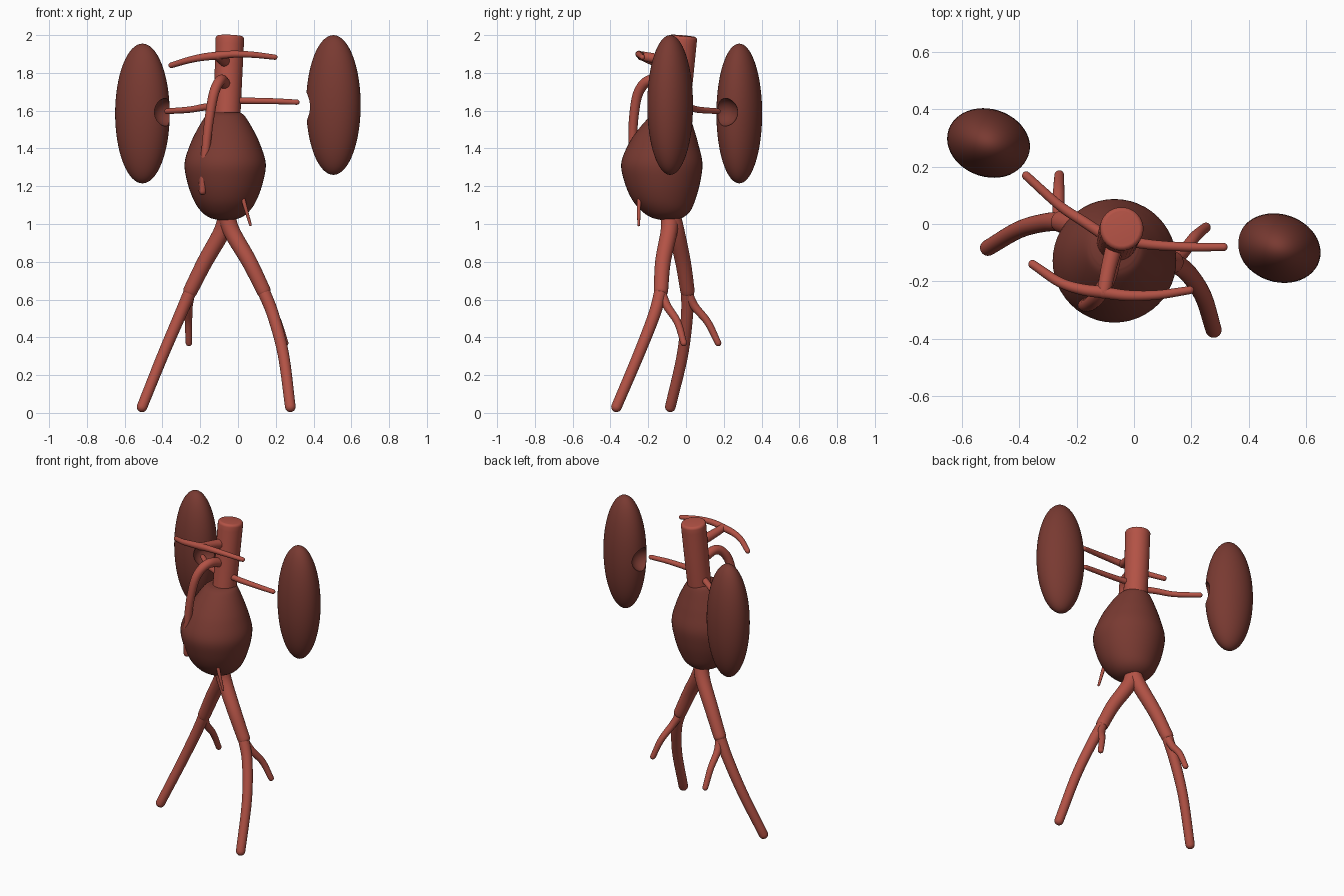
import bpy, bmesh, math
from mathutils import Vector, Matrix

if "Cube" in bpy.data.objects:
    bpy.data.objects.remove(bpy.data.objects["Cube"])


def material(name, rgb):
    m = bpy.data.materials.new(name)
    m.diffuse_color = (*rgb, 1)
    m.use_nodes = True
    m.node_tree.nodes["Principled BSDF"].inputs["Base Color"].default_value = m.diffuse_color
    return m


ARTERY = material("artery red", (0.45, 0.085, 0.06))
ORGAN = material("dark red brown", (0.19, 0.042, 0.031))


def finish(ob, mat, angle=50):
    ob.data.materials.clear()
    ob.data.materials.append(mat)
    bpy.ops.object.select_all(action='DESELECT')
    ob.select_set(True)
    bpy.context.view_layer.objects.active = ob
    bpy.ops.object.shade_smooth_by_angle(angle=math.radians(angle))
    return ob


def smooth_path(pts, steps=8):
    """Catmull-Rom sampling through points of any dimension."""
    p = [Vector(q) for q in pts]
    p = [2 * p[0] - p[1]] + p + [2 * p[-1] - p[-2]]
    out = []
    for i in range(1, len(p) - 2):
        a, b, c, d = p[i - 1:i + 3]
        for k in range(steps):
            t = k / steps
            out.append(0.5 * (2 * b + (c - a) * t + (2 * a - 5 * b + 4 * c - d) * t * t
                              + (3 * b - a - 3 * c + d) * t ** 3))
    return out + [p[-2]]


def loft(name, rings, mat, sides=28):
    """Skin circular rings given as (centre, direction, radius)."""
    bm = bmesh.new()
    loops = []
    ref = None
    for c, d, r in rings:
        d = d.normalized()
        if ref is None:
            ref = d.orthogonal()
        ref = (ref - d * ref.dot(d)).normalized()
        side = d.cross(ref)
        loops.append([bm.verts.new(c + r * (math.cos(2 * math.pi * k / sides) * ref
                                            + math.sin(2 * math.pi * k / sides) * side))
                      for k in range(sides)])
    for a, b in zip(loops, loops[1:]):
        for k in range(sides):
            n = (k + 1) % sides
            bm.faces.new((a[k], a[n], b[n], b[k]))
    bm.faces.new(loops[0][::-1])
    bm.faces.new(loops[-1])
    me = bpy.data.meshes.new(name)
    bm.to_mesh(me)
    bm.free()
    ob = bpy.data.objects.new(name, me)
    bpy.context.collection.objects.link(ob)
    return finish(ob, mat)


def vessel(name, pts, r0, r1, cap=1.0):
    """Tapered tube with domed ends; small cap gives flatter ends."""
    path = smooth_path(pts)
    n = len(path) - 1
    rings = []
    for i, c in enumerate(path):
        d = path[min(i + 1, n)] - path[max(i - 1, 0)]
        rings.append((c, d, r0 + (r1 - r0) * i / n))

    def dome(ring, sign):
        c, d, r = ring
        d = d.normalized()
        return [(c + d * sign * r * cap * math.sin(a), d, r * (1 - cap + cap * math.cos(a)))
                for a in (math.radians(x) for x in (20, 40, 60, 75, 86))]

    return loft(name, dome(rings[0], -1)[::-1] + rings + dome(rings[-1], 1), ARTERY)


# Main trunk
vessel("main_trunk", [(-.061, -.065, 1.5), (-.052, -.038, 1.75), (-.043, -.017, 1.98)],
       .071, .076, cap=.22)

# Bulging sac: (height, radius, centre y)
sac = smooth_path([(1.59, .080, -.075), (1.57, .105, -.085), (1.50, .148, -.105), (1.42, .186, -.12),
                   (1.32, .215, -.128), (1.22, .200, -.125), (1.13, .168, -.118),
                   (1.07, .130, -.106), (1.035, .085, -.10), (1.02, .03, -.095)], 5)
loft("bulging_sac", [(Vector((-.068, s.z, s.x)), Vector((0, 0, -1)), s.y) for s in sac],
     ORGAN, 48)


# Bean organs: tall ellipsoids with a dimple facing the trunk
def bean(name, centre, dimple):
    bpy.ops.mesh.primitive_uv_sphere_add(segments=48, ring_count=32, radius=1)
    ob = bpy.context.object
    ob.name = name
    ob.data.transform(Matrix.Translation(centre) @ Matrix.Rotation(math.radians(-18), 4, 'Z')
                      @ Matrix.Diagonal((.147, .118, .37, 1)))
    bpy.ops.mesh.primitive_uv_sphere_add(segments=32, ring_count=20, radius=.075, location=dimple)
    cutter = bpy.context.object
    cutter.name = name + "_cutter"
    cutter.hide_render = True
    mod = ob.modifiers.new("dimple", 'BOOLEAN')
    mod.operation = 'DIFFERENCE'
    mod.solver = 'EXACT'
    mod.object = cutter
    bpy.context.view_layer.objects.active = ob
    bpy.ops.object.modifier_apply(modifier=mod.name)
    bpy.data.objects.remove(cutter, do_unlink=True)
    finish(ob, ORGAN, 35)


bean("left_bean_organ", (-.506, .282, 1.585), (-.375, .20, 1.592))
bean("right_bean_organ", (.505, -.084, 1.63), (.355, -.062, 1.622))

# Side branches to the bean organs
vessel("left_side_branch", [(-.08, -.055, 1.63), (-.17, .005, 1.62), (-.26, .065, 1.605),
                            (-.375, .168, 1.597)], .020, .015)
vessel("right_side_branch", [(-.05, -.055, 1.655), (.06, -.072, 1.652), (.19, -.08, 1.65),
                             (.312, -.08, 1.645)], .019, .014)

# Upper front branch: short stem and a cross bar
vessel("upper_stem", [(-.06, -.05, 1.855), (-.085, -.14, 1.872), (-.105, -.235, 1.89)], .031, .024)
vessel("upper_cross_bar_left", [(-.10, -.238, 1.892), (-.18, -.228, 1.884), (-.26, -.202, 1.868),
                                (-.353, -.14, 1.84)], .022, .015)
vessel("upper_cross_bar_right", [(-.11, -.238, 1.892), (-.02, -.249, 1.899), (.08, -.247, 1.896),
                                 (.195, -.23, 1.883)], .021, .014)

# Front hanging branch running over the sac
vessel("front_branch", [(-.065, -.07, 1.735), (-.09, -.185, 1.762), (-.125, -.25, 1.70),
                        (-.15, -.276, 1.57), (-.168, -.282, 1.42), (-.18, -.276, 1.28),
                        (-.188, -.265, 1.175)], .030, .020)
vessel("lower_front_branch", [(.01, -.235, 1.19), (.03, -.248, 1.12), (.05, -.25, 1.05),
                              (.066, -.25, .995)], .013, .007)

# Fork into two legs, each with an outer and an inner branch
vessel("left_upper_leg", [(-.055, -.08, 1.06), (-.085, -.052, .96), (-.175, -.016, .80),
                          (-.253, .008, .645)], .048, .038, cap=.6)
vessel("right_upper_leg", [(-.065, -.085, 1.06), (-.033, -.09, .96), (.06, -.122, .80),
                           (.136, -.133, .645)], .048, .038, cap=.6)
vessel("left_outer_branch", [(-.25, .008, .65), (-.31, .005, .51), (-.40, -.02, .30),
                             (-.508, -.083, .032)], .034, .028)
vessel("right_outer_branch", [(.133, -.132, .65), (.185, -.168, .52), (.24, -.25, .31),
                              (.277, -.368, .032)], .034, .028)
vessel("left_inner_branch", [(-.25, .008, .64), (-.262, .045, .565), (-.262, .115, .48),
                             (-.260, .17, .37)], .025, .017)
vessel("right_inner_branch", [(.133, -.132, .64), (.17, -.10, .565), (.212, -.045, .48),
                              (.25, -.012, .37)], .025, .017)
